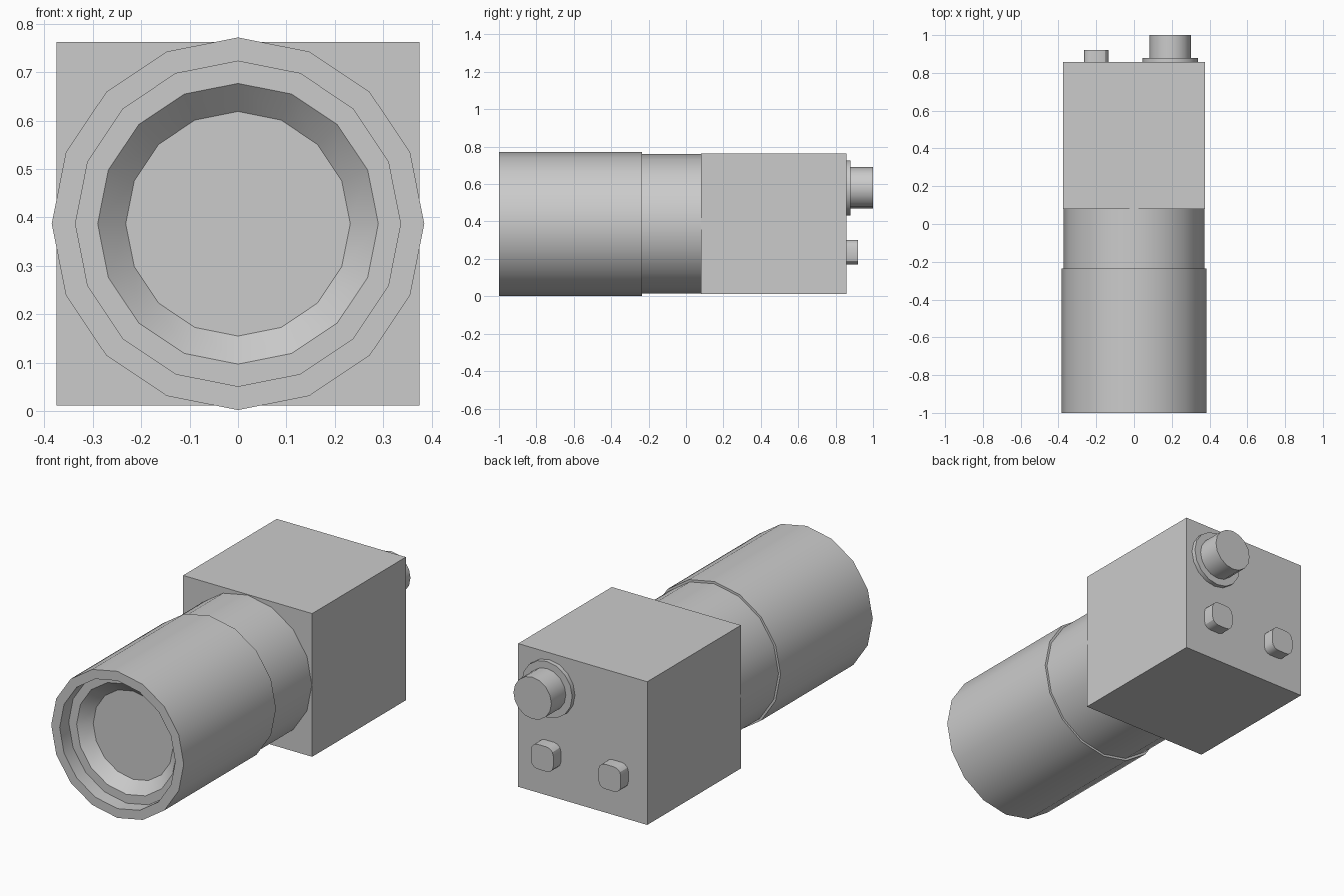
import bpy, bmesh
from math import cos, sin, tau, radians

if "Cube" in bpy.data.objects:
    bpy.data.objects.remove(bpy.data.objects["Cube"])

ZC = 0.387  # height of the optical axis


def finish(name, bm):
    bmesh.ops.recalc_face_normals(bm, faces=bm.faces)
    mesh = bpy.data.meshes.new(name)
    bm.to_mesh(mesh)
    bm.free()
    ob = bpy.data.objects.new(name, mesh)
    bpy.context.collection.objects.link(ob)
    bpy.ops.object.select_all(action='DESELECT')
    ob.select_set(True)
    bpy.context.view_layer.objects.active = ob
    bpy.ops.object.shade_smooth_by_angle(angle=radians(30))
    return ob


def turned(name, profile, x=0.0, z=ZC, sides=16):
    """Revolve (radius, y) points about a y-parallel axis and cap both ends."""
    bm = bmesh.new()
    rings = [[bm.verts.new((x + r * cos(tau * i / sides), y, z + r * sin(tau * i / sides)))
              for i in range(sides)] for r, y in profile]
    for a, b in zip(rings, rings[1:]):
        for i in range(sides):
            j = (i + 1) % sides
            bm.faces.new((a[i], a[j], b[j], b[i]))
    bm.faces.new(rings[0])
    bm.faces.new(rings[-1])
    return finish(name, bm)


def block(name, x, z, w, y0, y1, h, corner=0.0):
    """Box with optional rounding of the edges that run along y."""
    bm = bmesh.new()
    bmesh.ops.create_cube(bm, size=1)
    for v in bm.verts:
        v.co = (x + v.co.x * w, (y0 + y1) / 2 + v.co.y * (y1 - y0), z + v.co.z * h)
    if corner:
        edges = [e for e in bm.edges if abs(e.verts[0].co.y - e.verts[1].co.y) > 1e-4]
        bmesh.ops.bevel(bm, geom=edges, offset=corner, segments=3, profile=0.5, affect='EDGES')
    return finish(name, bm)


# Camera housing
block("housing", 0, ZC, 0.75, 0.08, 0.857, 0.752)

# Lens barrel: glass, conical recess, stepped bore, rim, outer sleeve, rear collar
turned("lens_barrel", [(0.232, -0.87), (0.29, -0.925), (0.336, -0.925), (0.336, -1.0),
                       (0.385, -1.0), (0.385, -0.235), (0.373, -0.235), (0.373, 0.08)])

# Round rear connector with flange
turned("rear_connector", [(0.147, 0.857), (0.147, 0.88), (0.11, 0.88), (0.11, 1.0)],
       x=0.192, z=0.58)

# Pair of rounded square rear sockets
for side, x in (("left", -0.2), ("right", 0.192)):
    block(f"rear_socket_{side}", x, 0.235, 0.13, 0.857, 0.92, 0.13, corner=0.038)
